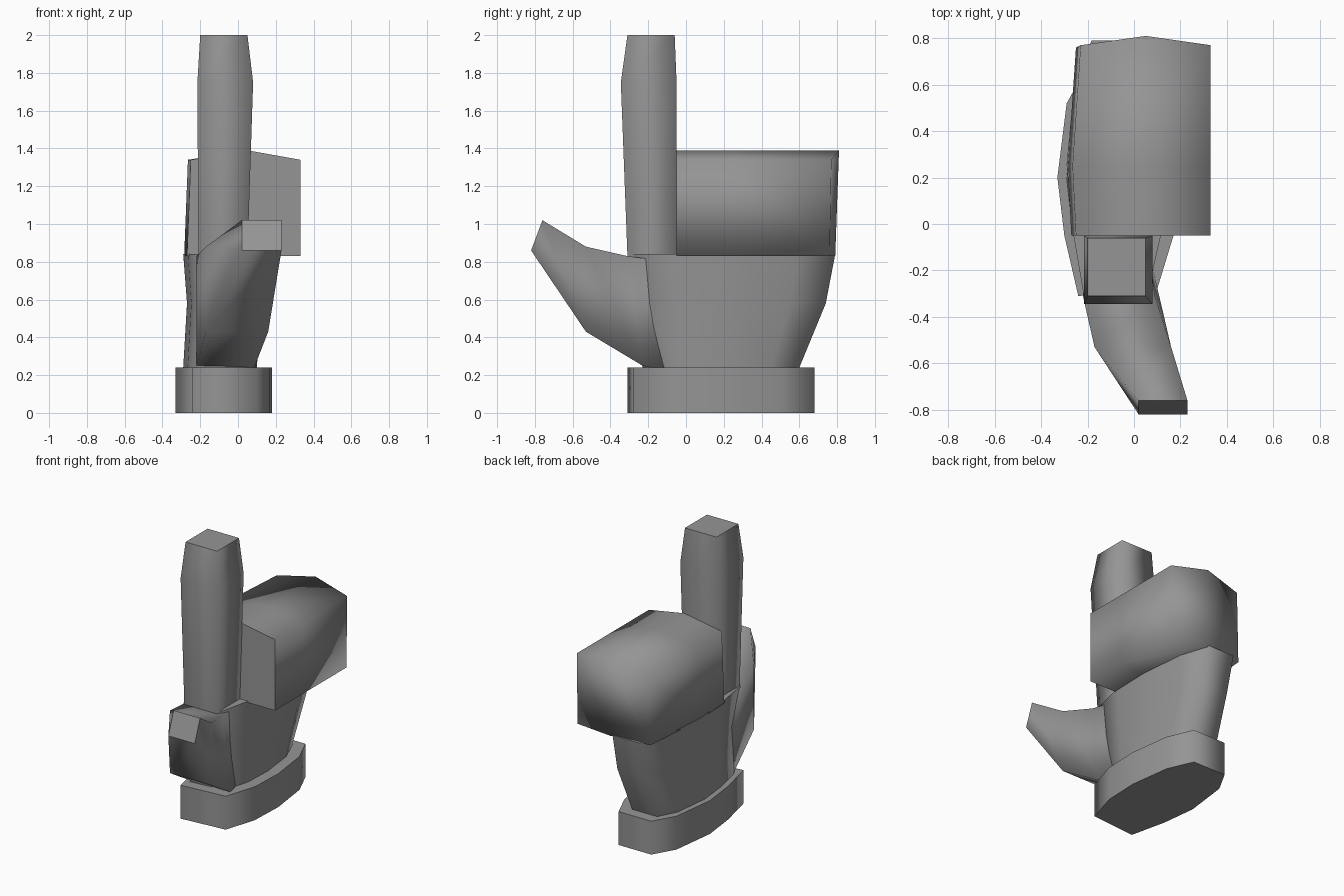
import bpy, bmesh

if "Cube" in bpy.data.objects:
    bpy.data.objects.remove(bpy.data.objects["Cube"])

skin = bpy.data.materials.new("plain grey")
skin.diffuse_color = (0.3, 0.3, 0.3, 1)
skin.use_nodes = True
skin.node_tree.nodes["Principled BSDF"].inputs["Base Color"].default_value = skin.diffuse_color


def loft(name, rings, smooth_end=False):
    """Bridge equal-sized rings with smooth sides and flat end caps."""
    bm = bmesh.new()
    loops = [[bm.verts.new(p) for p in r] for r in rings]
    n = len(loops[0])
    for a, b in zip(loops, loops[1:]):
        for i in range(n):
            j = (i + 1) % n
            bm.faces.new((a[i], a[j], b[j], b[i])).smooth = True
    bm.faces.new(loops[0])
    end = bm.faces.new(loops[-1])
    if smooth_end:
        # split the rounded knuckle end down its middle
        end.smooth = True
        bmesh.ops.connect_verts(bm, verts=[loops[-1][2], loops[-1][5]])
    bmesh.ops.recalc_face_normals(bm, faces=bm.faces)
    mesh = bpy.data.meshes.new(name)
    bm.to_mesh(mesh)
    bm.free()
    mesh.materials.append(skin)
    obj = bpy.data.objects.new(name, mesh)
    bpy.context.collection.objects.link(obj)
    return obj


# Rounded outline shared by the cuff and the palm
OUTLINE = [(-.24, -.31), (-.30, -.05), (-.33, .2), (-.29, .52), (-.2, .68),
           (.06, .68), (.14, .5), (.18, .2), (.17, -.05), (.1, -.28)]


def outline(z, x0=-.33, x1=.18, y0=-.31, y1=.68):
    return [(x0 + (x + .33) / .51 * (x1 - x0),
             y0 + (y + .31) / .99 * (y1 - y0), z) for x, y in OUTLINE]


def square(z, x0, x1, y0, y1):
    return [(x0, y0, z), (x1, y0, z), (x1, y1, z), (x0, y1, z)]


# Cuff
loft("cuff", [outline(0), outline(.24)])

# Palm
loft("palm", [outline(.2, -.29, .10, -.22, .58),
              outline(.24, -.29, .10, -.23, .60),
              outline(.58, -.27, .12, -.29, .74),
              outline(.84, -.29, .13, -.31, .79)])

# Raised index finger
loft("index_finger", [square(.6, -.21, .07, -.29, -.05),
                      square(.83, -.21, .05, -.31, -.05),
                      square(1.75, -.215, .08, -.345, -.05),
                      square(2.0, -.20, .05, -.31, -.06)])


# Thumb: each ring runs across x, tilted from its lower to its upper edge
def thumb_ring(x0, x1, low, high):
    return [(x0, *low), (x1, *low), (x1, *high), (x0, *high)]


loft("thumb", [thumb_ring(-.20, .06, (-.10, .22), (-.08, .80)),
               thumb_ring(-.22, .09, (-.23, .25), (-.31, .83)),
               thumb_ring(-.17, .16, (-.53, .43), (-.53, .88)),
               thumb_ring(.02, .23, (-.82, .86), (-.76, 1.02))])

# Curled fingers: one rounded block running back from the index finger
front = [(-.27, .83), (-.25, 1.34), (.05, 1.39),
         (.33, 1.34), (.33, .83), (.05, .83)]
back_y = [.76, .77, .81, .77, .76, .79]
loft("curled_fingers",
     [[(x, -.05, z) for x, z in front],
      [(x - (.015 if x < 0 else 0), .25, z) for x, z in front],
      [(x + (.02 if x < 0 else 0), y, z) for (x, z), y in zip(front, back_y)]],
     smooth_end=True)
